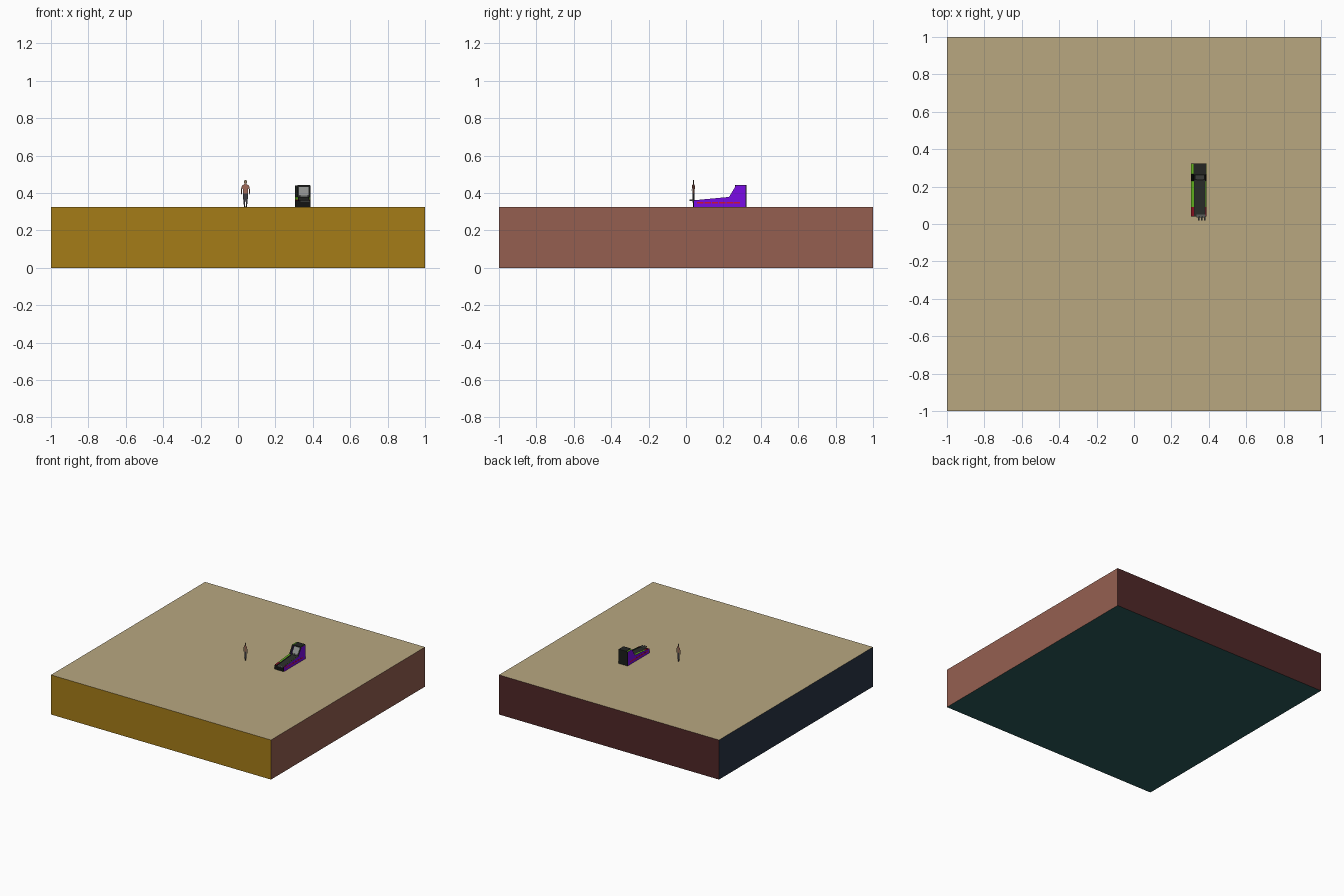
import bpy, bmesh
from mathutils import Vector, Matrix

if "Cube" in bpy.data.objects:
    bpy.data.objects.remove(bpy.data.objects["Cube"])

Z0 = 0.325  # top of the slab
mats = {}


def mat(hexcol):
    if hexcol not in mats:
        m = bpy.data.materials.new("colour_" + hexcol)
        c = [int(hexcol[i:i + 2], 16) / 255 for i in (0, 2, 4)]
        lin = [v / 12.92 if v <= 0.04045 else ((v + 0.055) / 1.055) ** 2.4 for v in c]
        m.diffuse_color = (*lin, 1)
        m.use_nodes = True
        m.node_tree.nodes["Principled BSDF"].inputs["Base Color"].default_value = m.diffuse_color
        mats[hexcol] = m
    return mats[hexcol]


def finish(name, bm, pick):
    """Turn bmesh into an object; pick(face) gives each face colour."""
    me = bpy.data.meshes.new(name)
    names = []
    for f in bm.faces:
        f.normal_update()
        c = pick(f)
        if c not in names:
            names.append(c)
            me.materials.append(mat(c))
        f.material_index = names.index(c)
    bm.to_mesh(me)
    bm.free()
    ob = bpy.data.objects.new(name, me)
    bpy.context.collection.objects.link(ob)
    return ob


def box(name, lo, hi, pick):
    lo, hi = Vector(lo), Vector(hi)
    bm = bmesh.new()
    bmesh.ops.create_cube(bm, size=1, matrix=Matrix.Translation((lo + hi) / 2)
                          @ Matrix.Diagonal((*(hi - lo), 1)))
    return finish(name, bm, pick if callable(pick) else lambda f: pick)


def prism(name, prof, x0, x1, pick):
    """Side profile of (y, height above slab) extruded from x0 to x1."""
    bm = bmesh.new()
    f = bm.faces.new([bm.verts.new((x0, y, Z0 + z)) for y, z in prof])
    r = bmesh.ops.extrude_face_region(bm, geom=[f])
    bmesh.ops.translate(bm, vec=(x1 - x0, 0, 0),
                        verts=[v for v in r["geom"] if isinstance(v, bmesh.types.BMVert)])
    bmesh.ops.recalc_face_normals(bm, faces=bm.faces[:])
    return finish(name, bm, pick if callable(pick) else lambda f: pick)


# Slab with a different colour on every side
def slab_colour(f):
    n = f.normal
    if abs(n.z) > 0.5:
        return "b8a780" if n.z > 0 else "2a5a5a"
    if abs(n.y) > 0.5:
        return "a57c17" if n.y < 0 else "502727"
    return "955f50" if n.x > 0 else "2a3546"


box("floor_slab", (-1, -1, 0), (1, 1, Z0), slab_colour)


# Cabinet side panels with coloured edging
def panel_colour(f):
    n, c = f.normal, f.calc_center_median()
    if abs(n.x) > 0.5:
        return "7a0be6"
    if n.z > 0.3:
        if n.y < -0.6:
            return "151815"
        return "8a1020" if c.y < 0.09 else "62b51c"
    return "151815"


panel = [(0.042, 0), (0.32, 0), (0.32, 0.115), (0.267, 0.115), (0.23, 0.054),
         (0.09, 0.041), (0.042, 0.036)]
prism("left_side_panel", panel, 0.305, 0.32, panel_colour)
prism("right_side_panel", panel, 0.383, 0.388, panel_colour)

# Cabinet body between the panels
body = [(0.044, 0), (0.322, 0), (0.322, 0.112), (0.274, 0.112), (0.237, 0.050),
        (0.09, 0.037), (0.044, 0.033)]
prism("cabinet_body", body, 0.32, 0.383,
      lambda f: "2b2e2b" if f.normal.z > 0.3 else "121412")
box("front_kick_panel", (0.306, 0.040, Z0), (0.387, 0.043, Z0 + 0.034), "121412")
box("back_panel", (0.305, 0.319, Z0), (0.388, 0.323, Z0 + 0.115), "1b1e1b")
box("top_cap", (0.318, 0.262, Z0 + 0.11), (0.385, 0.323, Z0 + 0.118), "232523")

# Sloping screen with bezel
prism("screen_glass", [(0.240, 0.060), (0.267, 0.105), (0.265, 0.107), (0.238, 0.062)],
      0.327, 0.377, "8c8f8c")
prism("screen_lower_trim", [(0.237, 0.053), (0.248, 0.072), (0.246, 0.074), (0.234, 0.055)],
      0.333, 0.371, "505350")

# Raised deck rails and front lip
for i, x in enumerate((0.321, 0.378)):
    prism(f"deck_rail_{i + 1}", [(0.05, 0.033), (0.225, 0.049), (0.225, 0.053), (0.05, 0.037)],
          x, x + 0.004, "222522")
box("front_lip", (0.335, 0.034, Z0 + 0.030), (0.383, 0.05, Z0 + 0.036), "5a5c5a")

# Small hand controls at the front
for i, x in enumerate((0.345, 0.361, 0.377)):
    bm = bmesh.new()
    bmesh.ops.create_cone(bm, cap_ends=True, segments=8, radius1=0.004, radius2=0.004,
                          depth=0.022, matrix=Matrix.Translation((x, 0.029, Z0 + 0.036))
                          @ Matrix.Rotation(1.5708, 4, "X"))
    finish(f"hand_control_{i + 1}", bm, lambda f: "6c6e6c")

# Broken red stripe along both sides
for side, x in (("left", 0.3046), ("right", 0.3878)):
    for i in range(6):
        y = 0.06 + i * 0.039
        box(f"{side}_stripe_{i + 1}", (x, y, Z0 + 0.018), (x + 0.0006, y + 0.034, Z0 + 0.027),
            "d0103a")

# Flat cut-out standing figure, turned slightly about its own axis
direction = Vector((0.93, -0.36, 0))


def flat(name, pts, colour, off=0.0):
    base = Vector((0.04, 0.04, Z0)) + Vector((-0.36, -0.93, 0)) * off
    bm = bmesh.new()
    bm.faces.new([bm.verts.new(base + direction * u + Vector((0, 0, z))) for u, z in pts])
    finish(name, bm, lambda f: colour)


flat("figure_head", [(-0.004, 0.122), (0.004, 0.122), (0.008, 0.130), (0.008, 0.139),
                     (0.004, 0.145), (-0.004, 0.145), (-0.008, 0.139), (-0.008, 0.130)], "8f7a62")
flat("figure_torso", [(-0.014, 0.072), (0.014, 0.072), (0.016, 0.100), (0.020, 0.116),
                      (0.005, 0.123), (-0.005, 0.123), (-0.020, 0.116), (-0.016, 0.100)], "a0695a")
for s, side in ((-1, "left"), (1, "right")):
    flat(f"figure_{side}_arm", [(s * 0.015, 0.116), (s * 0.020, 0.116), (s * 0.026, 0.092),
                                (s * 0.024, 0.066), (s * 0.019, 0.068), (s * 0.020, 0.091)],
         "8a5a48")
    flat(f"figure_{side}_leg", [(0, 0.072), (s * 0.014, 0.072), (s * 0.014, 0.052),
                                (s * 0.009, 0.006), (s * 0.002, 0.006), (s * 0.001, 0.05)],
         "3e3c42")
    flat(f"figure_{side}_shoe", [(s * 0.001, 0), (s * 0.010, 0), (s * 0.009, 0.006),
                                 (s * 0.002, 0.006)], "2a2020")
